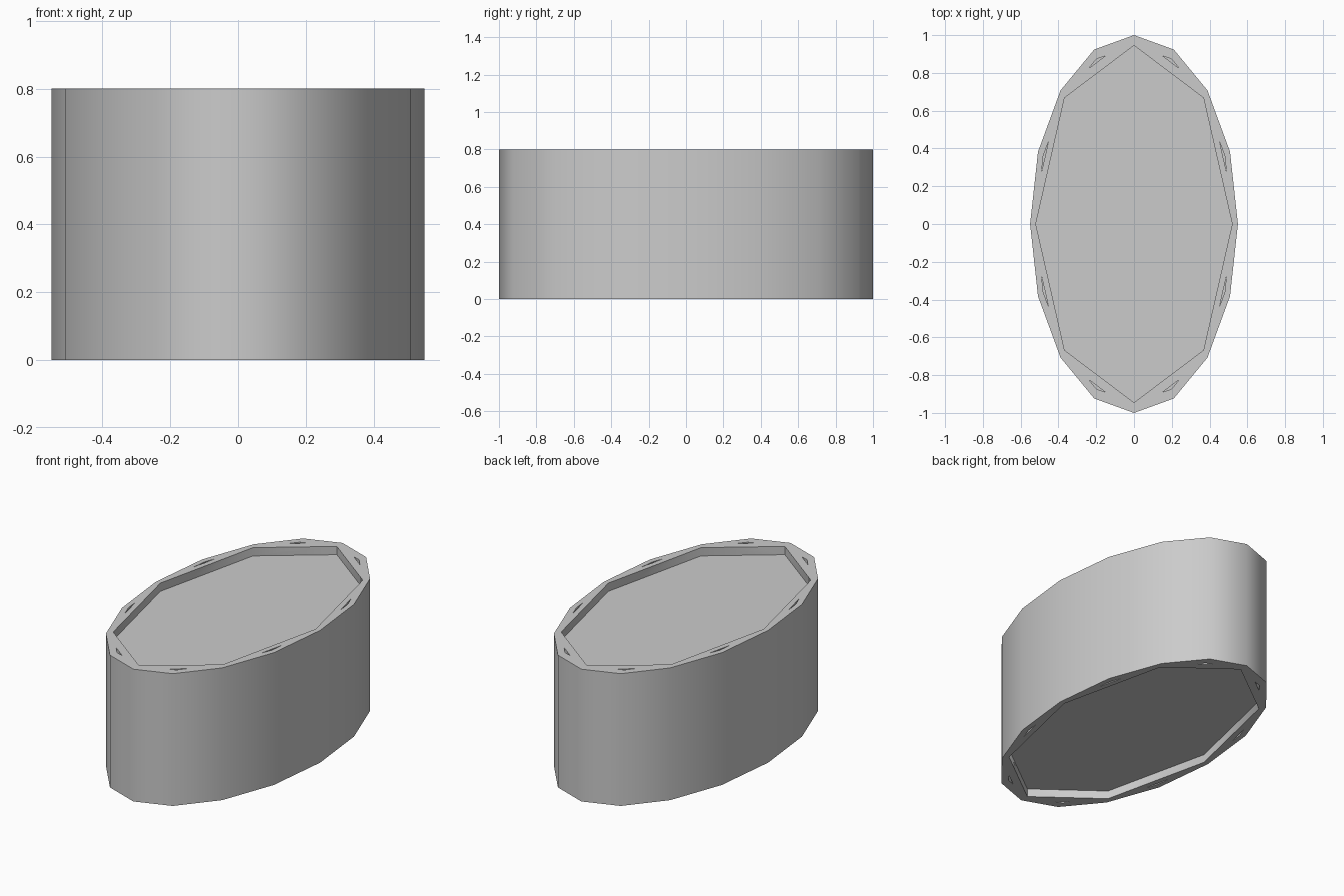
import bpy, bmesh, math
from mathutils import Vector

if "Cube" in bpy.data.objects:
    bpy.data.objects.remove(bpy.data.objects["Cube"])

RX, RY, HEIGHT = 0.55, 1.0, 0.8
INSET, DEPTH = 0.945, 0.05


def oval(count, scale=1.0):
    return [Vector((RX * scale * math.cos(2 * math.pi * i / count),
                    RY * scale * math.sin(2 * math.pi * i / count)))
            for i in range(count)]


def add_prism(bm, outline, z0, z1):
    face = bm.faces.new([bm.verts.new((p.x, p.y, z0)) for p in outline])
    ext = bmesh.ops.extrude_face_region(bm, geom=[face], use_keep_orig=True)
    top = [g for g in ext["geom"] if isinstance(g, bmesh.types.BMVert)]
    bmesh.ops.translate(bm, verts=top, vec=(0, 0, z1 - z0))


def finish(bm, name):
    bmesh.ops.recalc_face_normals(bm, faces=bm.faces[:])
    mesh = bpy.data.meshes.new(name)
    bm.to_mesh(mesh)
    bm.free()
    obj = bpy.data.objects.new(name, mesh)
    bpy.context.collection.objects.link(obj)
    return obj


# Sixteen-sided oval body
bm = bmesh.new()
add_prism(bm, oval(16), 0, HEIGHT)
body = finish(bm, "oval_body")

# Octagonal recesses and small triangular rim slots, top and bottom
bm = bmesh.new()
inner = oval(16, INSET)
for z0, z1 in ((-0.1, DEPTH), (HEIGHT - DEPTH, HEIGHT + 0.1)):
    add_prism(bm, oval(8, INSET), z0, z1)
    for i in range(1, 16, 2):
        apex = inner[i]
        add_prism(bm, [apex.lerp(inner[i - 1], 0.24),
                       apex,
                       apex.lerp(inner[(i + 1) % 16], 0.24)][::-1], z0, z1)
cutter = finish(bm, "recess_cutter")
cutter.hide_render = True

cut = body.modifiers.new("recesses", "BOOLEAN")
cut.operation = "DIFFERENCE"
cut.solver = "EXACT"
cut.object = cutter

# Bake the cut, then smooth the sides while keeping the rims sharp
bpy.context.view_layer.objects.active = body
body.select_set(True)
bpy.ops.object.modifier_apply(modifier=cut.name)
bpy.data.objects.remove(cutter)
bpy.ops.object.shade_smooth_by_angle(angle=math.radians(45))
